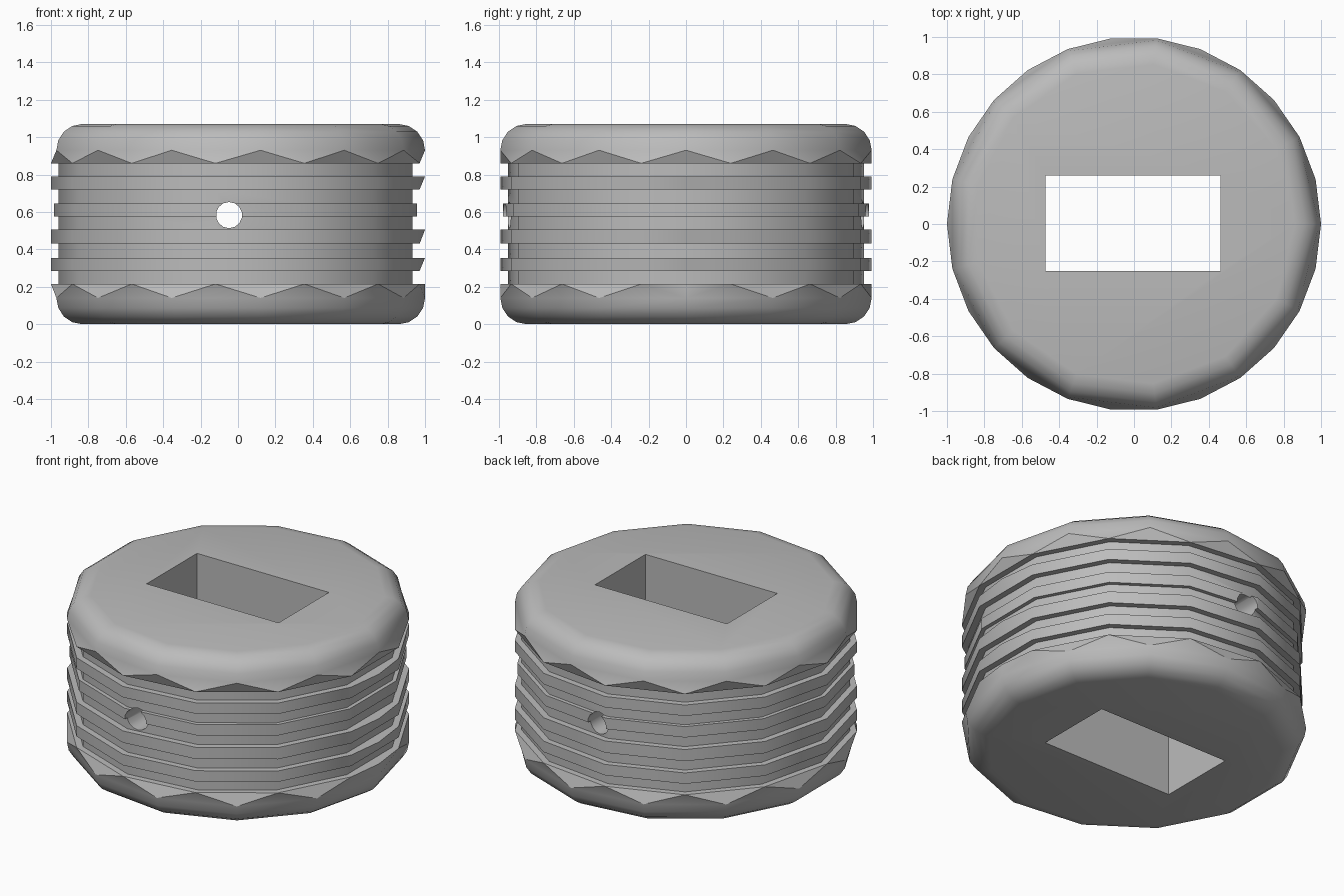
import bpy, bmesh
from math import pi, cos, sin, radians

if "Cube" in bpy.data.objects:
    bpy.data.objects.remove(bpy.data.objects["Cube"])

SIDES = 13
STEP = 2 * pi / SIDES
HEIGHT, FILLET = 1.07, 0.14

grey = bpy.data.materials.new("plain grey")
grey.use_nodes = True
grey.diffuse_color = (0.5, 0.5, 0.5, 1)
grey.node_tree.nodes["Principled BSDF"].inputs["Base Color"].default_value = (0.5, 0.5, 0.5, 1)

bm = bmesh.new()


def cap_ring(r, z):
    return [bm.verts.new((r * cos(k * STEP), r * sin(k * STEP), z)) for k in range(SIDES)]


def rib_ring(r, z, seam=None):
    """Ring turned by half a side, with one extra seam vertex on +x."""
    ring = [bm.verts.new((r * cos((k + 0.5) * STEP), r * sin((k + 0.5) * STEP), z))
            for k in range(SIDES)]
    ring.append(bm.verts.new((seam or r * cos(STEP / 2), 0, z)))
    return ring


def join(a, b):
    n = len(a)
    for i in range(n):
        j = (i + 1) % n
        bm.faces.new((a[i], a[j], b[j], b[i]))


def join_staggered(cap, rib):
    """Zigzag band of triangles between a cap ring and a rib ring."""
    n = SIDES
    for k in range(n):
        bm.faces.new((cap[k], rib[k], cap[(k + 1) % n]))
        if k:
            bm.faces.new((rib[k - 1], cap[k], rib[k]))
    bm.faces.new((rib[n - 1], cap[0], rib[n]))
    bm.faces.new((rib[n], cap[0], rib[0]))


# Rounded caps at both ends, listed from the flat face to the widest ring
def cap(flip):
    rings = []
    for i in range(5):
        a = radians(90 - 22.5 * i)
        z = HEIGHT - FILLET + FILLET * sin(a)
        rings.append(cap_ring(1 - FILLET + FILLET * cos(a), HEIGHT - z if flip else z))
    bm.faces.new(rings[0])
    for a, b in zip(rings, rings[1:]):
        join(a, b)
    return rings[-1]


bottom, top = cap(True), cap(False)

# Stepped ribs and grooves between the caps: bottom z, top z, radius
ribs = [(0.285, 0.355, 1), (0.43, 0.505, 1), (0.575, 0.645, 0.985), (0.72, 0.79, 1)]
GROOVE = 0.96
rings = [rib_ring(1, 0.215, 1), rib_ring(GROOVE, 0.215)]
for low, high, r in ribs:
    rings += [rib_ring(GROOVE, low), rib_ring(r, low),
              rib_ring(r, high, 1 if r == 1 else None), rib_ring(GROOVE, high)]
rings += [rib_ring(GROOVE, 0.86), rib_ring(1, 0.86)]
for a, b in zip(rings, rings[1:]):
    join(a, b)
join_staggered(bottom, rings[0])
join_staggered(top, rings[-1])

bmesh.ops.recalc_face_normals(bm, faces=bm.faces)
mesh = bpy.data.meshes.new("ribbed_body")
bm.to_mesh(mesh)
bm.free()
mesh.materials.append(grey)
body = bpy.data.objects.new("ribbed_body", mesh)
bpy.context.collection.objects.link(body)


# Openings: rectangular slot along z and round pin hole along y
def cut(cutter, name):
    cutter.name = name
    cutter.hide_render = True
    cutter.data.materials.append(grey)
    mod = body.modifiers.new(name, "BOOLEAN")
    mod.operation, mod.solver, mod.object = "DIFFERENCE", "EXACT", cutter
    bpy.ops.object.select_all(action="DESELECT")
    body.select_set(True)
    bpy.context.view_layer.objects.active = body
    bpy.ops.object.modifier_apply(modifier=name)
    bpy.data.objects.remove(cutter)


bpy.ops.mesh.primitive_cube_add(size=1, location=(-0.005, 0.005, HEIGHT / 2))
slot = bpy.context.object
slot.scale = (0.935, 0.51, 2)
cut(slot, "slot_cutter")

bpy.ops.mesh.primitive_cylinder_add(vertices=14, radius=0.07, depth=3,
                                    location=(-0.048, 0, 0.583), rotation=(pi / 2, 0, 0))
cut(bpy.context.object, "pin_hole_cutter")

bpy.ops.object.shade_smooth_by_angle(angle=radians(30))
